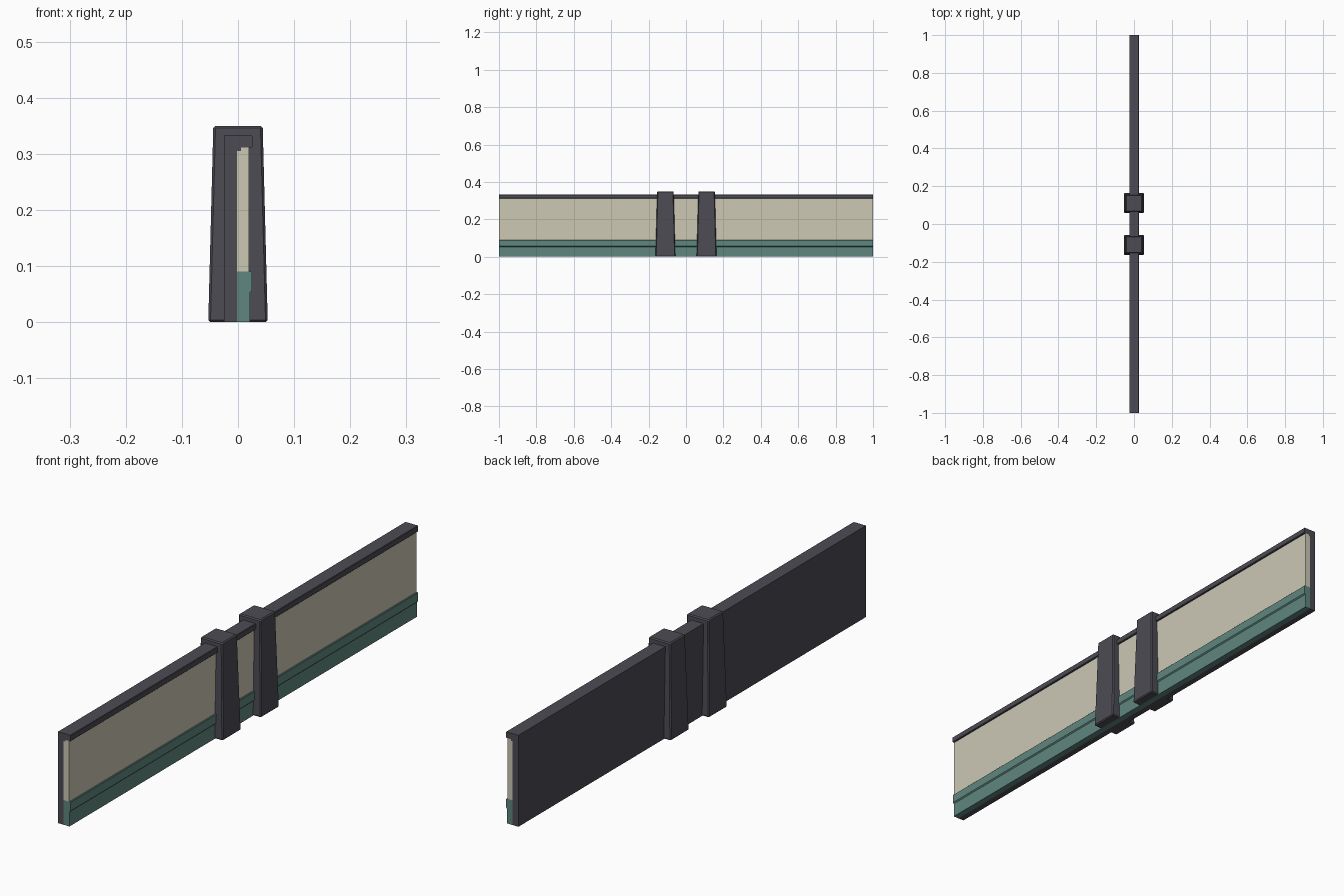
import bpy, bmesh

if "Cube" in bpy.data.objects:
    bpy.data.objects.remove(bpy.data.objects["Cube"])


def material(name, rgb):
    m = bpy.data.materials.new(name)
    m.diffuse_color = (*rgb, 1)
    m.use_nodes = True
    m.node_tree.nodes["Principled BSDF"].inputs["Base Color"].default_value = m.diffuse_color
    return m


DARK = material("charcoal", (0.073, 0.071, 0.088))
CREAM = material("cream", (0.61, 0.58, 0.46))
GREEN = material("muted_green", (0.115, 0.24, 0.21))


def finish(name, bm, mat):
    bmesh.ops.recalc_face_normals(bm, faces=bm.faces)
    me = bpy.data.meshes.new(name)
    bm.to_mesh(me)
    bm.free()
    me.materials.append(mat)
    ob = bpy.data.objects.new(name, me)
    bpy.context.collection.objects.link(ob)
    return ob


def extrude_profile(name, pts, mat, half=1.0):
    """Extrude an x-z cross-section along y."""
    bm = bmesh.new()
    f = bm.faces.new([bm.verts.new((x, -half, z)) for x, z in pts])
    r = bmesh.ops.extrude_face_region(bm, geom=[f])
    for v in r["geom"]:
        if isinstance(v, bmesh.types.BMVert):
            v.co.y = half
    return finish(name, bm, mat)


# Backing board with overhanging cap rail and stepped lip
extrude_profile("backing_and_cap", [
    (-0.025, 0), (-0.002, 0), (-0.002, 0.305), (0.005, 0.305), (0.005, 0.311),
    (0.024, 0.311), (0.026, 0.313), (0.026, 0.331), (0.024, 0.333), (-0.025, 0.333)], DARK)

# Cream panel
extrude_profile("panel", [
    (-0.002, 0.09), (0.02, 0.09), (0.02, 0.311), (0.005, 0.311),
    (0.005, 0.305), (-0.002, 0.305)], CREAM)

# Green skirting with a thicker upper band
extrude_profile("skirting", [
    (-0.002, 0), (0.021, 0), (0.021, 0.053), (0.025, 0.057),
    (0.025, 0.088), (0.023, 0.09), (-0.002, 0.09)], GREEN)


# Pair of tapered posts
def post(name, y):
    bm = bmesh.new()
    bmesh.ops.create_cube(bm, size=1)
    for v in bm.verts:
        top = v.co.z > 0
        h = 0.044 if top else 0.053
        v.co = (h if v.co.x > 0 else -h, y + (h if v.co.y > 0 else -h), 0.35 if top else 0)
    bmesh.ops.bevel(bm, geom=bm.edges[:], offset=0.004, segments=1, affect='EDGES')
    return finish(name, bm, DARK)


for name, y in (("front_post", -0.11), ("rear_post", 0.11)):
    post(name, y)
